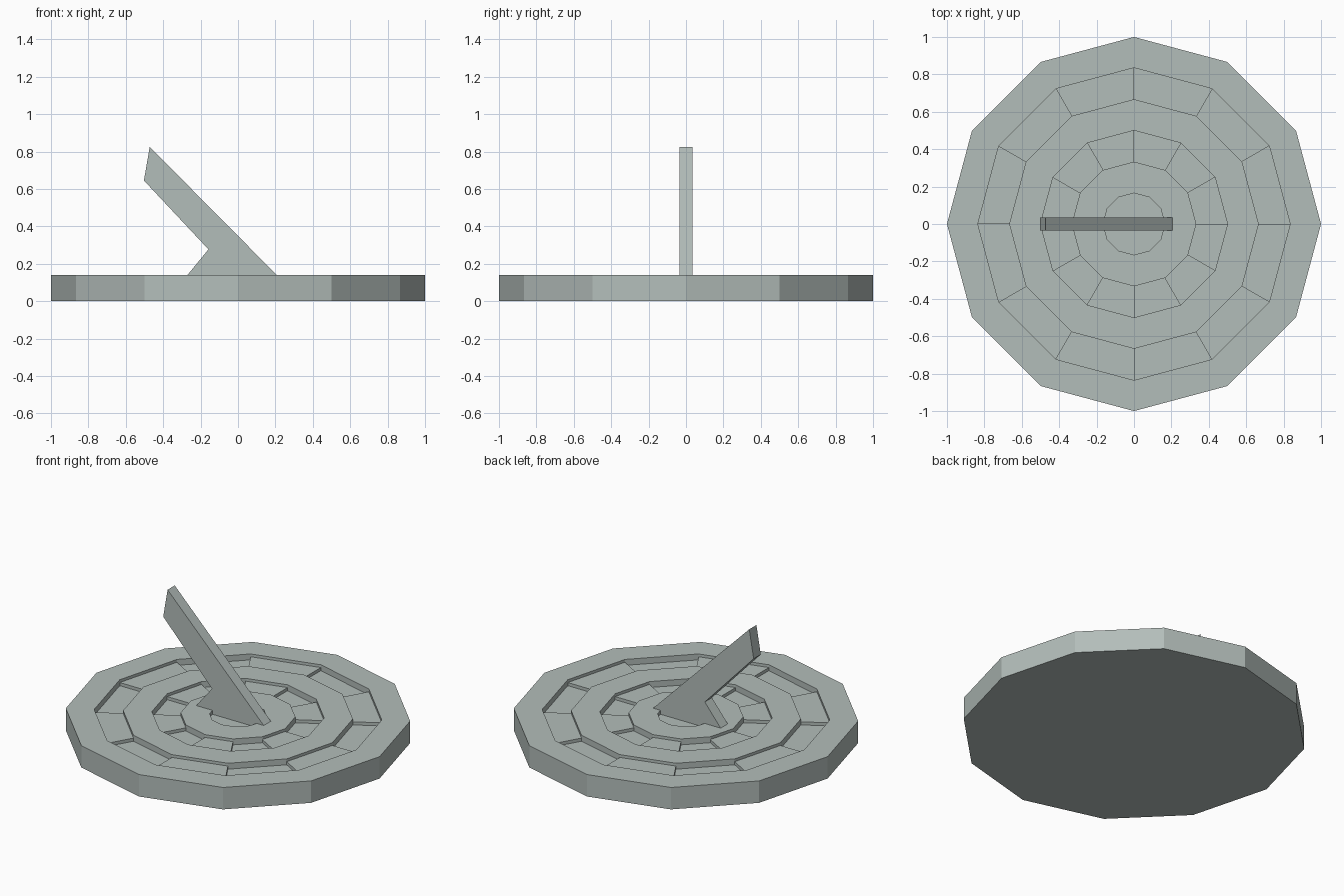
import bpy, bmesh
from math import atan2, cos, sin, pi

if "Cube" in bpy.data.objects:
    bpy.data.objects.remove(bpy.data.objects["Cube"])

SIDES = 12
TOP = 0.14
RADII = [1.0, 0.835, 0.667, 0.5, 0.333, 0.165]

stone = bpy.data.materials.new("stone")
stone.diffuse_color = (0.45, 0.51, 0.49, 1)
stone.use_nodes = True
stone.node_tree.nodes["Principled BSDF"].inputs["Base Color"].default_value = stone.diffuse_color


def finish(bm, name):
    bmesh.ops.recalc_face_normals(bm, faces=bm.faces)
    mesh = bpy.data.meshes.new(name)
    bm.to_mesh(mesh)
    bm.free()
    mesh.materials.append(stone)
    obj = bpy.data.objects.new(name, mesh)
    bpy.context.collection.objects.link(obj)


def ring(bm, r, z):
    return [bm.verts.new((r * cos(2 * pi * k / SIDES), r * sin(2 * pi * k / SIDES), z))
            for k in range(SIDES)]


def band(bm, a, b):
    return [bm.faces.new((a[k], a[(k + 1) % SIDES], b[(k + 1) % SIDES], b[k]))
            for k in range(SIDES)]


def sink(bm, faces, depth):
    res = bmesh.ops.extrude_face_region(bm, geom=faces)["geom"]
    bmesh.ops.delete(bm, geom=[f for f in faces if f.is_valid], context='FACES_ONLY')
    verts = [g for g in res if isinstance(g, bmesh.types.BMVert)]
    bmesh.ops.translate(bm, verts=verts, vec=(0, 0, -depth))
    return [g for g in res if isinstance(g, bmesh.types.BMFace)]


def is_low(face):
    # every second segment of a channel is deeper
    c = face.calc_center_median()
    return int((atan2(c.y, c.x) % (2 * pi)) / (2 * pi / SIDES)) % 2 == 0


# dial plate: twelve-sided disc with concentric top bands
bm = bmesh.new()
base = ring(bm, 1.0, 0)
rings = [ring(bm, r, TOP) for r in RADII]
bm.faces.new(base[::-1])
band(bm, base, rings[0])
bands = [band(bm, rings[i], rings[i + 1]) for i in range(len(rings) - 1)]
hub = bm.faces.new(rings[-1])

# two stepped channels and the hub recess
for i in (1, 3):
    floor = sink(bm, bands[i], 0.018)
    sink(bm, [f for f in floor if is_low(f)], 0.02)
sink(bm, [hub], 0.025)
finish(bm, "dial_plate")

# gnomon: slanted blade with a short back foot, sunk into the hub
profile = [(-0.472, 0.825), (-0.503, 0.645), (-0.158, 0.277), (-0.27, TOP),
           (-0.27, 0.105), (0.207, 0.105), (0.207, TOP)]
bm = bmesh.new()
face = bm.faces.new([bm.verts.new((x, -0.036, z)) for x, z in profile])
res = bmesh.ops.extrude_face_region(bm, geom=[face], use_keep_orig=True)["geom"]
bmesh.ops.translate(bm, vec=(0, 0.072, 0),
                    verts=[g for g in res if isinstance(g, bmesh.types.BMVert)])
finish(bm, "gnomon")
